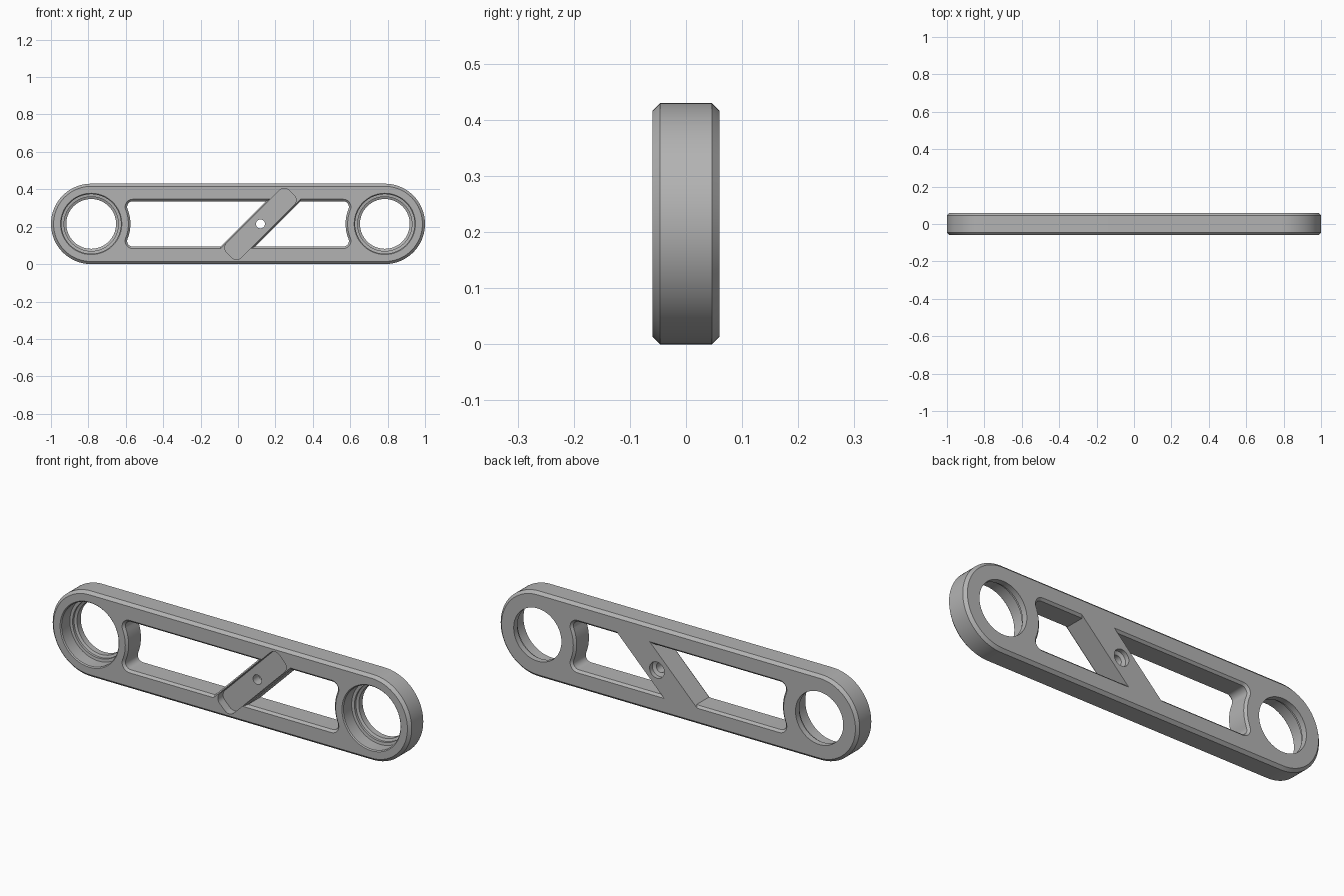
import bpy, bmesh, math

if "Cube" in bpy.data.objects:
    bpy.data.objects.remove(bpy.data.objects["Cube"])

MID = 0.215          # height of the centre line
END = 0.785          # distance of the ring centres from the middle
BAR_X = 0.12         # middle of the diagonal bar
HALF = 0.06          # half thickness


def arc(cx, cz, r, start, stop, n):
    """Points on an arc, angles in radians."""
    steps = [start + (stop - start) * i / n for i in range(n + 1)]
    return [(cx + r * math.cos(a), cz + r * math.sin(a)) for a in steps]


def circle(cx, r, n=64):
    return arc(cx, 0, r, 0, 2 * math.pi, n)[:-1]


def stadium(r):
    q = math.pi / 2
    return arc(END, 0, r, -q, q, 40) + arc(-END, 0, r, q, 3 * q, 40)


def window(grow):
    """Long opening whose ends curve around the rings."""
    h, r, ring = 0.121, 0.03, 0.21
    a = math.asin((h - r) / (ring + r))
    cx = -END + (ring + r) * math.cos(a)
    top = arc(cx, h - r, r + grow, math.pi / 2, math.pi + a, 8)
    bulge = arc(-END, 0, ring - grow, a, -a, 12)[1:-1]
    bottom = [(x, -z) for x, z in reversed(top)]
    left = top + bulge + bottom
    return left + [(-x, -z) for x, z in left]


def diagonal(half_width):
    """Slanted strip that runs past the opening."""
    w, z = half_width * math.sqrt(2), 0.2
    return [(BAR_X - z - w, -z), (BAR_X - z + w, -z),
            (BAR_X + z + w, z), (BAR_X + z - w, z)]


def slot(length, width, r):
    """Rounded rectangle turned to the slope of the bar."""
    pts = []
    for k, (sx, sz) in enumerate([(1, 1), (-1, 1), (-1, -1), (1, -1)]):
        a = k * math.pi / 2
        pts += arc(sx * (length - r), sz * (width - r), r, a, a + math.pi / 2, 8)
    c = math.sqrt(0.5)
    return [(BAR_X + c * (u - v), c * (u + v)) for u, v in pts]


def loft(name, rings):
    """Solid through (outline, y) rings, from front to back."""
    bm = bmesh.new()
    loops = [[bm.verts.new((x, y, z + MID)) for x, z in pts] for pts, y in rings]
    for a, b in zip(loops, loops[1:]):
        for i in range(len(a)):
            j = (i + 1) % len(a)
            bm.faces.new((a[i], a[j], b[j], b[i]))
    bm.faces.new(loops[0])
    bm.faces.new(loops[-1])
    bmesh.ops.recalc_face_normals(bm, faces=bm.faces)
    mesh = bpy.data.meshes.new(name)
    bm.to_mesh(mesh)
    bm.free()
    obj = bpy.data.objects.new(name, mesh)
    bpy.context.collection.objects.link(obj)
    return obj


def cut(target, cutter):
    """Subtract the cutter, bake the result and drop the cutter."""
    cutter.hide_render = True
    mod = target.modifiers.new("cut", 'BOOLEAN')
    mod.operation = 'DIFFERENCE'
    mod.solver = 'EXACT'
    mod.object = cutter
    graph = bpy.context.evaluated_depsgraph_get()
    mesh = bpy.data.meshes.new_from_object(target.evaluated_get(graph))
    target.modifiers.clear()
    target.data = mesh
    bpy.data.objects.remove(cutter)


# Link body with chamfered rim
chamfer = 0.014
link = loft("link_body", [
    (stadium(MID - chamfer), -HALF), (stadium(MID), -HALF + chamfer),
    (stadium(MID), HALF - chamfer), (stadium(MID - chamfer), HALF)])

# Chamfered opening, with the diagonal bar left standing in it
bevel, out = 0.011, 0.09
opening = loft("opening_cutter", [
    (window(bevel), -out), (window(bevel), -HALF), (window(0), -HALF + bevel),
    (window(0), HALF - bevel), (window(bevel), HALF), (window(bevel), out)])
bar = loft("bar_keeper", [
    (diagonal(0.058), -0.1), (diagonal(0.058), -HALF),
    (diagonal(0.065), -HALF + bevel), (diagonal(0.065), 0.1)])
cut(opening, bar)
cut(link, opening)

# Recess along the front of the bar
cut(link, loft("recess_cutter", [
    (slot(0.235, 0.055, 0.035), -out), (slot(0.235, 0.055, 0.035), -0.018)]))

# Stepped bores at both ends
for side in (-1, 1):
    steps = [(0.164, -out), (0.164, -HALF), (0.159, -HALF + 0.005), (0.159, 0.01),
             (0.145, 0.012), (0.145, 0.024), (0.133, 0.03), (0.133, out)]
    cut(link, loft("bore_cutter", [(circle(side * END, r), y) for r, y in steps]))

# Pivot hole, counterbored from the back
steps = [(0.024, -out), (0.024, 0.03), (0.041, 0.038), (0.041, out)]
cut(link, loft("pivot_cutter", [(circle(BAR_X, r, 32), y) for r, y in steps]))

# Grey metal
metal = bpy.data.materials.new("grey_metal")
metal.use_nodes = True
grey = (0.45, 0.45, 0.45, 1)
metal.diffuse_color = grey
metal.node_tree.nodes["Principled BSDF"].inputs["Base Color"].default_value = grey
link.data.materials.clear()
link.data.materials.append(metal)

bpy.ops.object.select_all(action='DESELECT')
link.select_set(True)
bpy.context.view_layer.objects.active = link
bpy.ops.object.shade_smooth_by_angle(angle=math.radians(25))
